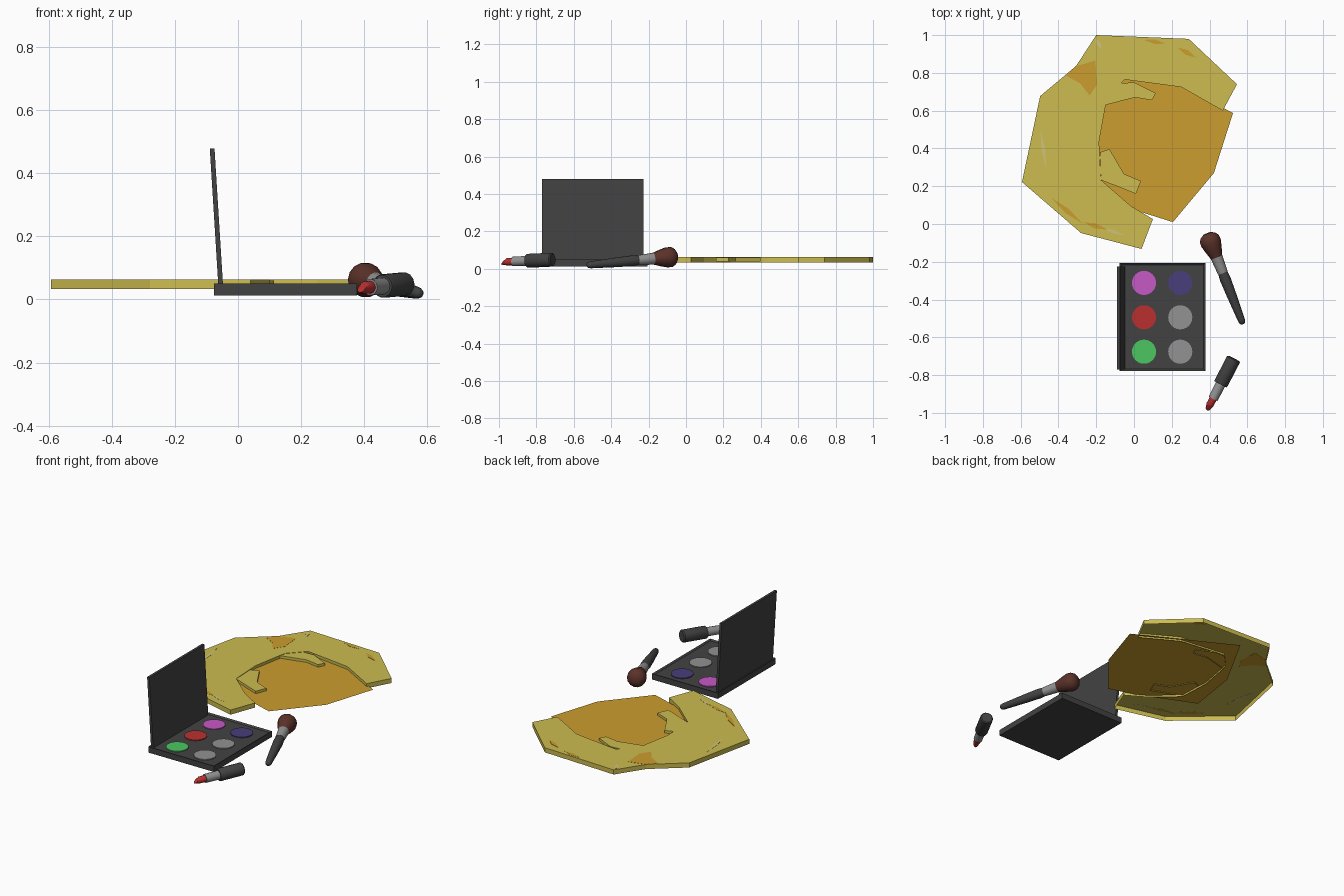
import bpy, bmesh, math
from mathutils import Vector

if "Cube" in bpy.data.objects:
    bpy.data.objects.remove(bpy.data.objects["Cube"])


def material(name, r, g, b):
    m = bpy.data.materials.new(name)
    lin = [((c / 255 + 0.055) / 1.055) ** 2.4 if c > 10 else c / 3294 for c in (r, g, b)]
    m.diffuse_color = (*lin, 1)
    m.use_nodes = True
    m.node_tree.nodes["Principled BSDF"].inputs["Base Color"].default_value = m.diffuse_color
    return m


YELLOW = material("mustard yellow", 204, 188, 80)
ORANGE = material("amber orange", 204, 157, 46)
PALE = material("pale yellow", 208, 196, 120)
CHARCOAL = material("charcoal", 66, 66, 66)
GREY = material("metal grey", 146, 146, 146)
BROWN = material("bristle brown", 92, 50, 42)
RED = material("red", 186, 48, 48)
MAGENTA = material("magenta", 198, 88, 198)
INDIGO = material("indigo", 72, 62, 122)
GREEN = material("green", 76, 198, 98)


def finish(bm, name, mat, smooth=False):
    bmesh.ops.recalc_face_normals(bm, faces=bm.faces)
    me = bpy.data.meshes.new(name)
    bm.to_mesh(me)
    bm.free()
    ob = bpy.data.objects.new(name, me)
    bpy.context.collection.objects.link(ob)
    me.materials.append(mat)
    if smooth:
        bpy.context.view_layer.objects.active = ob
        ob.select_set(True)
        bpy.ops.object.shade_smooth_by_angle(angle=math.radians(40))
        ob.select_set(False)
    return ob


def plate(name, mat, pts, z0, z1, bottom=True):
    """Prism from an outline; without a bottom it is an open shell."""
    bm = bmesh.new()
    hi = [bm.verts.new((x, y, z1)) for x, y in pts]
    if z0 == z1:
        bm.faces.new(hi)
        return finish(bm, name, mat)
    lo = [bm.verts.new((x, y, z0)) for x, y in pts]
    bm.faces.new(hi)
    if bottom:
        bm.faces.new(lo[::-1])
    n = len(pts)
    for i in range(n):
        j = (i + 1) % n
        bm.faces.new((lo[i], lo[j], hi[j], hi[i]))
    return finish(bm, name, mat)


def lathe(name, mat, a, b, profile, sides=14, slant=0.0):
    """Revolve (distance, radius) pairs around the axis from a towards b."""
    a, b = Vector(a), Vector(b)
    d = (b - a).normalized()
    u = d.cross(Vector((0, 0, 1))).normalized()
    v = u.cross(d)
    bm = bmesh.new()
    rings = []
    for k, (t, r) in enumerate(profile):
        ring = []
        for i in range(sides):
            w = 2 * math.pi * i / sides
            s = slant * math.sin(w) if k == len(profile) - 1 else 0
            ring.append(bm.verts.new(a + d * (t + s) + (u * math.cos(w) + v * math.sin(w)) * r))
        rings.append(ring)
    for p, q in zip(rings, rings[1:]):
        for i in range(sides):
            j = (i + 1) % sides
            bm.faces.new((p[i], p[j], q[j], q[i]))
    bm.faces.new(rings[0])
    bm.faces.new(rings[-1])
    return finish(bm, name, mat, True)


# Broken yellow ring with two inner hooks, open underneath
TOP = 0.063
plate("peel_ring", YELLOW, [
    (-.20, 1.0), (.29, .98), (.545, .74), (.47, .60), (.25, .725), (-.05, .765),
    (-.14, .67), (-.15, .63), (-.185, .435), (-.175, .233), (-.016, .095), (.10, .026),
    (.04, -.132), (-.28, -.048), (-.593, .222), (-.497, .677), (-.307, .836)],
    0.034, TOP, bottom=False)
plate("upper_hook", YELLOW, [
    (-.15, .63), (-.14, .67), (-.07, .745), (0, .75), (.115, .693), (.095, .655), (.005, .67)],
    0.04, 0.061, bottom=False)
plate("lower_hook", YELLOW, [
    (-.18, .38), (-.13, .397), (-.053, .265), (.037, .228), (.01, .16), (-.175, .233)],
    0.04, 0.061, bottom=False)

# Orange sheet reaching under the ring
plate("orange_sheet", ORANGE, [
    (.524, .587), (-.06, .90), (-.26, .54), (-.31, .215), (.016, .07), (.206, .01), (.423, .27)],
    0.045, 0.045)

# Painted stains on the ring
plate("large_stain", ORANGE, [
    (-.31, .835), (-.205, .865), (-.195, .74), (-.235, .68), (-.285, .745), (-.36, .785)],
    TOP - .001, TOP + .001)


def streak(name, mat, a, b, w):
    a, b = Vector(a), Vector(b)
    n = (b - a).orthogonal().normalized() * w
    m = (a + b) / 2
    plate(name, mat, [a, m + n, b, m - n], TOP - .001, TOP + .001)


for i, (a, b, w, m) in enumerate([
        ((-.44, .14), (-.27, .0), .014, ORANGE), ((-.27, .01), (-.14, -.03), .014, ORANGE),
        ((.05, .975), (.17, .955), .012, ORANGE), ((.23, .935), (.33, .88), .014, ORANGE),
        ((-.495, .50), (-.465, .29), .010, PALE), ((-.17, -.02), (-.05, -.06), .010, PALE),
        ((-.205, .985), (-.17, .925), .012, PALE)]):
    streak(f"streak_{i}", m, a, b, w)

# Palette tray with a recessed top
bm = bmesh.new()
bmesh.ops.create_cube(bm, size=1)
for v in bm.verts:
    v.co = Vector((.151 + v.co.x * .454, -.492 + v.co.y * .572, .0315 + v.co.z * .037))
top = [f for f in bm.faces if f.normal.z > .9]
bmesh.ops.inset_region(bm, faces=top, thickness=.014)
for v in top[0].verts:
    v.co.z -= .008
finish(bm, "palette_tray", CHARCOAL)

# Lid leaning slightly back from its hinge
bm = bmesh.new()
bmesh.ops.create_cube(bm, size=1)
for v in bm.verts:
    h = v.co.z + .5
    v.co = Vector((-.055 - .027 * h + v.co.x * .015, -.498 + v.co.y * .544, .045 + h * .434))
finish(bm, "palette_lid", CHARCOAL)

# Six round colour pans
pans = [(MAGENTA, INDIGO), (RED, GREY), (GREEN, GREY)]
for row, pair in enumerate(pans):
    for col, m in enumerate(pair):
        cx, cy = .053 + .192 * col, -.312 - .182 * row
        plate(f"pan_{row}_{col}", m,
              [(cx + .064 * math.cos(k * math.pi / 12), cy + .064 * math.sin(k * math.pi / 12))
               for k in range(24)], .040, .047)

# Brush: bristles, ferrule and tapering handle
A, B = (.388, -.05, .066), (.577, -.53, .019)
lathe("brush_bristles", BROWN, A, B,
      [(0, .022), (.012, .042), (.03, .054), (.055, .055), (.09, .046), (.138, .031)])
lathe("brush_ferrule", GREY, A, B, [(.135, .032), (.225, .027)])
lathe("brush_handle", CHARCOAL, A, B,
      [(.22, .025), (.26, .029), (.35, .026), (.495, .019), (.512, .015), (.518, .007)])

# Lipstick: case, collar and slanted tip
A, B = (.529, -.712, .049), (.386, -.988, .036)
lathe("lipstick_case", CHARCOAL, A, B, [(0, .032), (.006, .038), (.148, .038), (.154, .035)])
lathe("lipstick_collar", GREY, A, B, [(.15, .027), (.24, .026)])
lathe("lipstick_tip", RED, A, B, [(.235, .02), (.275, .02), (.296, .014)], slant=-.014)
